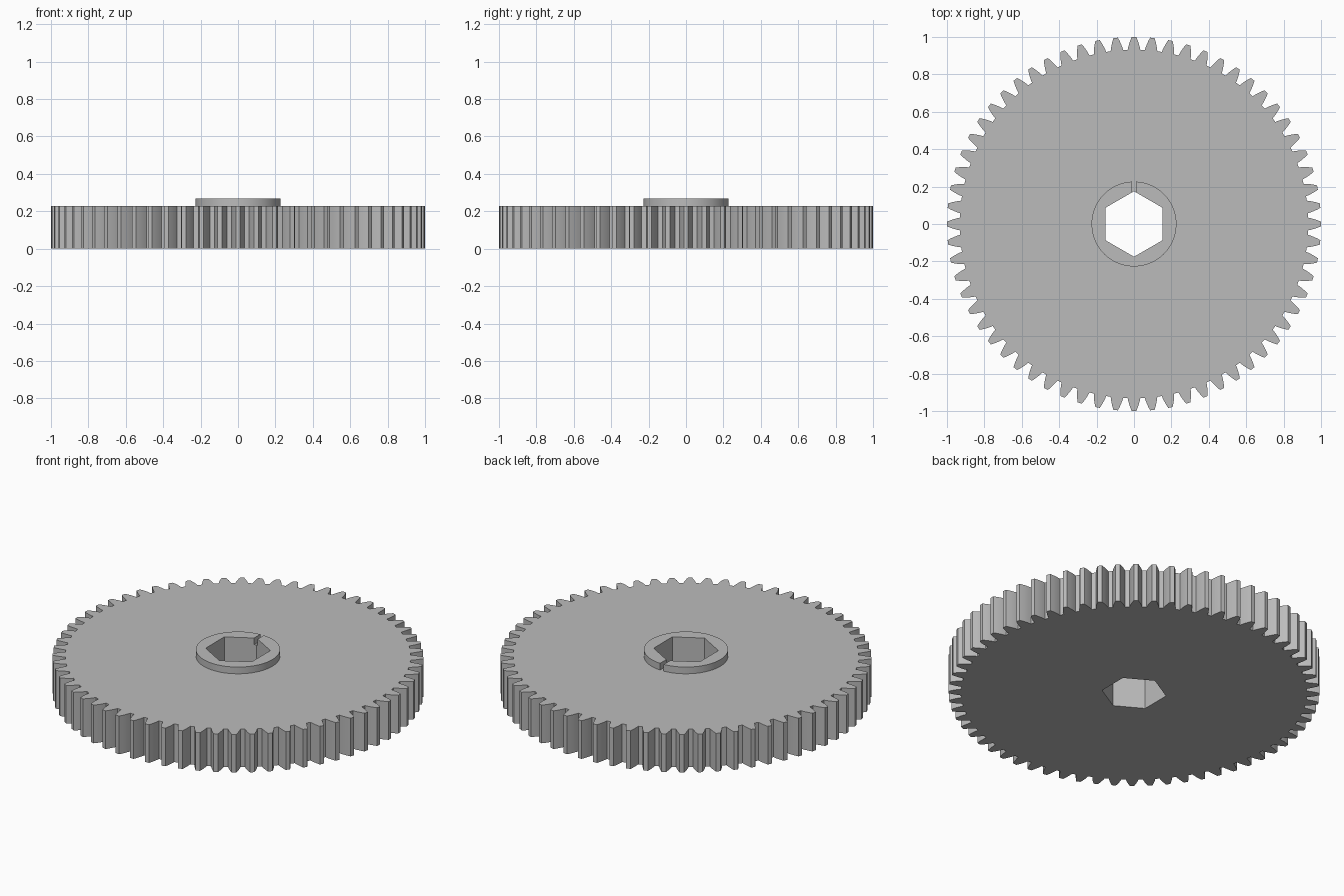
import bpy
import bmesh
from math import sin, cos, tan, pi, acos, radians, sqrt

cube = bpy.data.objects.get("Cube")
if cube:
    bpy.data.objects.remove(cube, do_unlink=True)

TEETH = 64
MODULE = 2 / (TEETH + 2)
PITCH_R = MODULE * TEETH / 2
ROOT_R = PITCH_R - 1.25 * MODULE
PRESSURE = radians(20)
THICK, HUB_TOP = 0.227, 0.267
HUB_R, HEX_R, SLOT = 0.227, 0.175, 0.012

grey = bpy.data.materials.new("grey")
grey.use_nodes = True
colour = (0.5, 0.5, 0.5, 1)
grey.diffuse_color = colour
grey.node_tree.nodes["Principled BSDF"].inputs["Base Color"].default_value = colour


def polar(r, a):
    return (r * cos(a), r * sin(a))


def prism(name, loops, z0, z1, open_bottom=False):
    """Extrude filled 2D outlines (later loops are holes) from z0 to z1."""
    curve = bpy.data.curves.new(name, "CURVE")
    curve.dimensions = "2D"
    curve.fill_mode = "BOTH"
    curve.extrude = (z1 - z0) / 2
    for loop in loops:
        spline = curve.splines.new("POLY")
        spline.points.add(len(loop) - 1)
        for point, (x, y) in zip(spline.points, loop):
            point.co = (x, y, 0, 1)
        spline.use_cyclic_u = True
    temp = bpy.data.objects.new(name + "_outline", curve)
    bpy.context.collection.objects.link(temp)
    bpy.context.view_layer.update()
    mesh = bpy.data.meshes.new_from_object(temp.evaluated_get(bpy.context.evaluated_depsgraph_get()))
    bpy.data.objects.remove(temp, do_unlink=True)

    # weld caps to walls and stand the part at its height
    bm = bmesh.new()
    bm.from_mesh(mesh)
    bmesh.ops.remove_doubles(bm, verts=bm.verts, dist=1e-5)
    bmesh.ops.translate(bm, verts=bm.verts, vec=(0, 0, (z0 + z1) / 2))
    bmesh.ops.recalc_face_normals(bm, faces=bm.faces)
    bmesh.ops.dissolve_limit(bm, angle_limit=0.001, verts=[], edges=bm.edges)
    if open_bottom:
        under = [f for f in bm.faces if f.normal.z < -0.9]
        bmesh.ops.delete(bm, geom=under, context="FACES")
    bm.to_mesh(mesh)
    bm.free()
    mesh.name = name
    mesh.materials.clear()
    mesh.materials.append(grey)
    obj = bpy.data.objects.new(name, mesh)
    bpy.context.collection.objects.link(obj)
    bpy.ops.object.select_all(action="DESELECT")
    obj.select_set(True)
    bpy.context.view_layer.objects.active = obj
    bpy.ops.object.shade_smooth_by_angle(angle=radians(15))
    return obj


# Involute tooth flank
def half_angle(r):
    def inv(a):
        return tan(a) - a
    return pi / (2 * TEETH) + inv(PRESSURE) - inv(acos(PITCH_R * cos(PRESSURE) / r))


radii = [ROOT_R + (1 - ROOT_R) * i / 4 for i in range(5)]
rim = []
for t in range(TEETH):
    mid = 2 * pi * t / TEETH
    rim += [polar(r, mid - half_angle(r)) for r in radii]
    rim += [polar(r, mid + half_angle(r)) for r in reversed(radii)]

# Toothed wheel with hexagonal bore
bore = [polar(HEX_R, pi / 2 + i * pi / 3) for i in range(6)]
prism("gear_wheel", [rim, bore], 0, THICK)

# Raised hub collar, split by a narrow slot at the back
gap = SLOT / HUB_R
steps = 64
collar = [polar(HUB_R, pi / 2 + gap + (2 * pi - 2 * gap) * i / steps) for i in range(steps + 1)]
slot_y = HEX_R - SLOT / sqrt(3)
collar += [(SLOT, slot_y)] + bore[:0:-1] + [(-SLOT, slot_y)]
prism("hub_collar", [collar], THICK, HUB_TOP, open_bottom=True)
